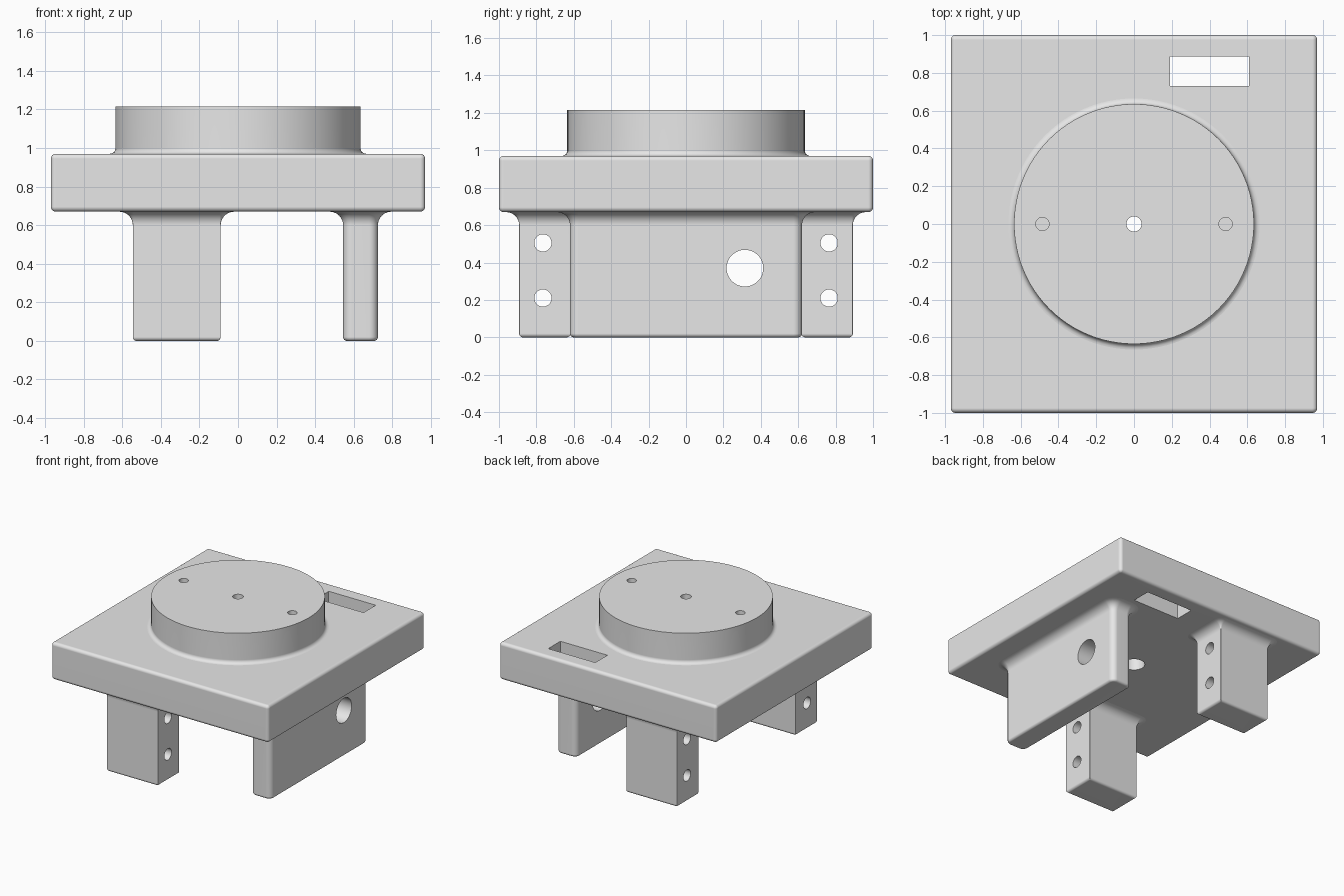
import bpy, bmesh, math

if "Cube" in bpy.data.objects:
    bpy.data.objects.remove(bpy.data.objects["Cube"], do_unlink=True)

grey = bpy.data.materials.new("plain grey")
grey.use_nodes = True
colour = (0.8, 0.8, 0.8, 1)
grey.diffuse_color = colour
grey.node_tree.nodes["Principled BSDF"].inputs["Base Color"].default_value = colour

STEPS = 6
PLATE_LOW, PLATE_TOP, DISC_TOP = 0.67, 0.97, 1.215
QUARTER = [math.pi / 2 * i / STEPS for i in range(STEPS + 1)]


def foot_round(z, r):
    """Convex rounding that starts at height z, as (height, outward offset)."""
    return [(z + r * (1 - math.cos(a)), r * (math.sin(a) - 1)) for a in QUARTER]


def top_round(z, r):
    return [(z - r + r * math.sin(a), r * (math.cos(a) - 1)) for a in QUARTER]


def flare_up(z, r):
    """Concave fillet running outward into a surface above at height z."""
    return [(z - r + r * math.sin(a), r * (1 - math.cos(a))) for a in QUARTER]


def flare_down(z, r):
    return [(z + r * (1 - math.sin(a)), r * (1 - math.cos(a))) for a in reversed(QUARTER)]


def rounded_rect(x0, x1, y0, y1, r, off):
    """Outline of a rectangle grown by off, with rounded corners."""
    rad = max(r + off, 0.002)
    corners = [(x1, y1), (x0, y1), (x0, y0), (x1, y0)]
    signs = [(1, 1), (-1, 1), (-1, -1), (1, -1)]
    pts = []
    for k, ((cx, cy), (sx, sy)) in enumerate(zip(corners, signs)):
        for a in QUARTER:
            t = a + k * math.pi / 2
            pts.append((cx + sx * (off - rad) + rad * math.cos(t),
                        cy + sy * (off - rad) + rad * math.sin(t)))
    return pts


def circle(r, off, n=96):
    return [((r + off) * math.cos(2 * math.pi * i / n),
             (r + off) * math.sin(2 * math.pi * i / n)) for i in range(n)]


def loft(name, outline, profile):
    """Stack outlines along a vertical profile and cap both ends."""
    bm = bmesh.new()
    rings = [[bm.verts.new((x, y, z)) for x, y in outline(off)] for z, off in profile]
    for low, high in zip(rings, rings[1:]):
        for i in range(len(low)):
            j = (i + 1) % len(low)
            bm.faces.new((low[i], low[j], high[j], high[i]))
    bm.faces.new(rings[0][::-1])
    bm.faces.new(rings[-1])
    bmesh.ops.recalc_face_normals(bm, faces=bm.faces)
    mesh = bpy.data.meshes.new(name)
    bm.to_mesh(mesh)
    bm.free()
    mesh.materials.append(grey)
    obj = bpy.data.objects.new(name, mesh)
    bpy.context.collection.objects.link(obj)
    return obj


def activate(obj):
    bpy.ops.object.select_all(action="DESELECT")
    obj.select_set(True)
    bpy.context.view_layer.objects.active = obj


def cut(cutter, *targets):
    cutter.hide_render = True
    cutter.data.materials.clear()
    cutter.data.materials.append(grey)
    for obj in targets:
        activate(obj)
        mod = obj.modifiers.new("hole", "BOOLEAN")
        mod.operation, mod.solver, mod.object = "DIFFERENCE", "EXACT", cutter
        bpy.ops.object.modifier_apply(modifier=mod.name)
    bpy.data.objects.remove(cutter, do_unlink=True)


def drill(radius, depth, centre, along_x=False):
    rot = (0, math.pi / 2, 0) if along_x else (0, 0, 0)
    bpy.ops.mesh.primitive_cylinder_add(vertices=48, radius=radius, depth=depth,
                                        location=centre, rotation=rot)
    return bpy.context.object


# Base plate and round platform
plate = loft("base_plate", lambda o: rounded_rect(-0.97, 0.97, -1, 1, 0.025, o),
             foot_round(PLATE_LOW, 0.025) + top_round(PLATE_TOP, 0.025))
disc = loft("round_platform", lambda o: circle(0.635, o),
            [(PLATE_TOP - 0.04, 0.03)] + flare_down(PLATE_TOP, 0.03) + [(DISC_TOP, 0)])

# Legs and side wall, flared where they meet the plate
post = foot_round(0, 0.02) + flare_up(PLATE_LOW, 0.07) + [(PLATE_LOW + 0.04, 0.07)]
legs = []
for name, y in (("front_leg", -0.755), ("back_leg", 0.755)):
    legs.append(loft(name, lambda o: rounded_rect(-0.545, -0.09, y - 0.137, y + 0.137, 0.004, o), post))
wall = loft("side_wall", lambda o: rounded_rect(0.545, 0.725, -0.62, 0.62, 0.045, o), post)

# Slot, centre bore with recess below, and blind pilot holes
bpy.ops.mesh.primitive_cube_add(size=1, location=(0.4, 0.808, 0.82))
slot = bpy.context.object
slot.scale = (0.42, 0.155, 0.6)
bpy.context.view_layer.update()
cut(slot, plate)
cut(drill(0.08, 0.4, (0, 0, 0.8)), plate, disc)
cut(drill(0.04, 1, (0, 0, 1)), plate, disc)
for side in (-1, 1):
    cut(drill(0.035, 0.3, (side * 0.485, 0, DISC_TOP)), disc)

# Cross holes in the legs and wall
for leg, y in zip(legs, (-0.765, 0.765)):
    for z in (0.21, 0.505):
        cut(drill(0.046, 1, (-0.32, y, z), True), leg)
cut(drill(0.098, 0.6, (0.635, 0.315, 0.37), True), wall)

# Smooth rounded edges while keeping flat faces flat
for obj in [plate, disc, wall] + legs:
    activate(obj)
    bpy.ops.object.shade_smooth_by_angle(angle=math.radians(32))
    weighted = obj.modifiers.new("flat_faces", "WEIGHTED_NORMAL")
    weighted.keep_sharp = True
